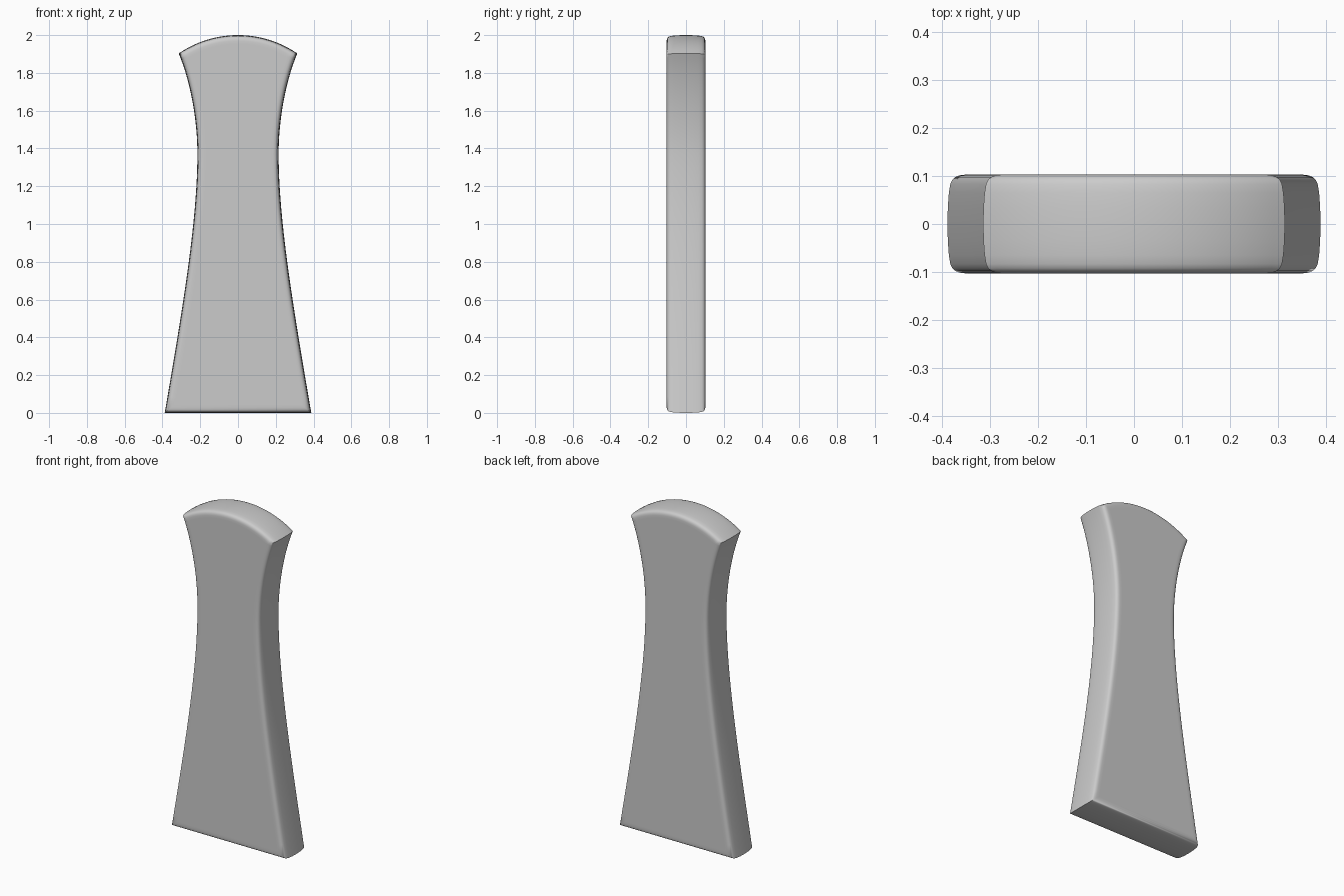
import bpy, bmesh, math
from mathutils import Vector
from mathutils.geometry import interpolate_bezier

if "Cube" in bpy.data.objects:
    bpy.data.objects.remove(bpy.data.objects["Cube"])


def bez(*pts, n=14):
    return interpolate_bezier(*[Vector(p) for p in pts], n)


# Right half of the outline, bottom corner to crown
side = bez((0.388, 0), (0.303, 0.5), (0.215, 1.0), (0.215, 1.37), n=18)
side += bez((0.215, 1.37), (0.215, 1.58), (0.262, 1.78), (0.314, 1.903))[1:]
half, sag = 0.314, 0.097
R = (half ** 2 + sag ** 2) / (2 * sag)
a = math.asin(half / R)
for i in range(1, 13):
    t = a * (1 - i / 12)
    side.append(Vector((R * math.sin(t), 2 - R + R * math.cos(t))))
outline = side + [Vector((-p.x, p.y)) for p in reversed(side[:-1])]


# Mitred inward offset of the closed outline
def inset(pts, d):
    out = []
    for i, p in enumerate(pts):
        e1 = (p - pts[i - 1]).normalized()
        e2 = (pts[(i + 1) % len(pts)] - p).normalized()
        n1, n2 = Vector((-e1.y, e1.x)), Vector((-e2.y, e2.x))
        out.append(p + (n1 + n2) * d / (1 + n1.dot(n2)))
    return out


# Slightly bowed edge section with rounded rims: (depth, inset)
rim = [(0.1025, 0.045), (0.1025, 0.03), (0.101, 0.021), (0.0975, 0.0135),
       (0.092, 0.0085), (0.083, 0.005), (0.065, 0.0025), (0.035, 0.0007)]
section = [(-y, d) for y, d in rim] + [(0, 0)] + rim[::-1]

bm = bmesh.new()
rings = [[bm.verts.new((p.x, y, p.y)) for p in inset(outline, d)] for y, d in section]
n = len(outline)
for r0, r1 in zip(rings, rings[1:]):
    for i in range(n):
        j = (i + 1) % n
        bm.faces.new((r0[i], r0[j], r1[j], r1[i]))
bm.faces.new(rings[0])
bm.faces.new(rings[-1])
bmesh.ops.recalc_face_normals(bm, faces=bm.faces)

# Flared waisted slab
mesh = bpy.data.meshes.new("flared_slab")
bm.to_mesh(mesh)
bm.free()
obj = bpy.data.objects.new("flared_slab", mesh)
bpy.context.collection.objects.link(obj)
bpy.context.view_layer.objects.active = obj
obj.select_set(True)
bpy.ops.object.shade_smooth_by_angle(angle=math.radians(40))
